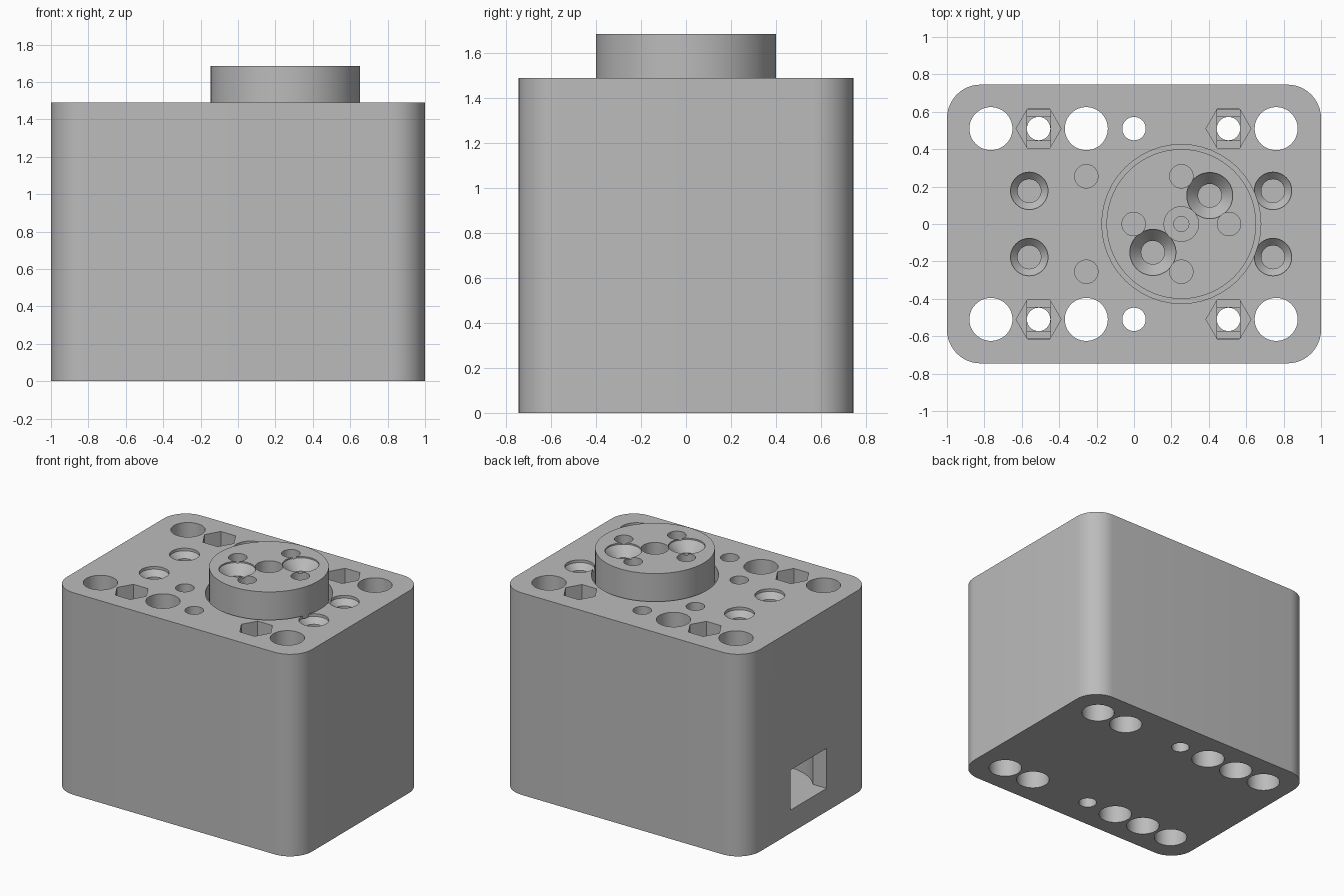
import bpy
import bmesh
from math import cos, sin, tau

if "Cube" in bpy.data.objects:
    bpy.data.objects.remove(bpy.data.objects["Cube"], do_unlink=True)

TOP, DISC_TOP, DISC_X = 1.49, 1.685, 0.253
HOLE, PIN = 0.0625, 0.115          # small screw bore and large pin bore

grey = bpy.data.materials.new("plain_grey")
grey.use_nodes = True
grey.diffuse_color = (0.5, 0.5, 0.5, 1)
grey.node_tree.nodes["Principled BSDF"].inputs["Base Color"].default_value = grey.diffuse_color


def make(name, bm):
    bmesh.ops.recalc_face_normals(bm, faces=bm.faces)
    mesh = bpy.data.meshes.new(name)
    bm.to_mesh(mesh)
    bm.free()
    mesh.materials.append(grey)
    obj = bpy.data.objects.new(name, mesh)
    bpy.context.collection.objects.link(obj)
    return obj


def turned(name, profile, x, y, sides=48):
    """Solid of revolution from (radius, z) pairs, standing at x, y."""
    bm = bmesh.new()
    rings = [[bm.verts.new((x + r * cos(tau * i / sides), y + r * sin(tau * i / sides), z))
              for i in range(sides)] for r, z in profile]
    for low, high in zip(rings, rings[1:]):
        for i in range(sides):
            j = (i + 1) % sides
            bm.faces.new((low[i], low[j], high[j], high[i]))
    bm.faces.new(rings[0])
    bm.faces.new(rings[-1])
    return make(name, bm)


def block(name, low, high):
    bm = bmesh.new()
    bmesh.ops.create_cube(bm, size=1)
    for v in bm.verts:
        v.co = [a + (c + 0.5) * (b - a) for a, b, c in zip(low, high, v.co)]
    return make(name, bm)


def cut(target, cutter):
    """Subtract the cutter for good and throw it away."""
    mod = target.modifiers.new("cut", 'BOOLEAN')
    mod.operation, mod.solver, mod.object = 'DIFFERENCE', 'EXACT', cutter
    bpy.ops.object.select_all(action='DESELECT')
    bpy.context.view_layer.objects.active = target
    target.select_set(True)
    bpy.ops.object.modifier_apply(modifier=mod.name)
    bpy.data.objects.remove(cutter, do_unlink=True)


def bore(target, x, y, *profile, sides=48):
    cut(target, turned("bore", profile, x, y, sides))


# Housing: rounded rectangle pulled up
bm = bmesh.new()
R, N = 0.18, 12
outline = []
for k, (sx, sy) in enumerate([(1, 1), (-1, 1), (-1, -1), (1, -1)]):
    for i in range(N + 1):
        a = tau / 4 * (k + i / N)
        outline.append(bm.verts.new((sx * (1 - R) + R * cos(a), sy * (0.745 - R) + R * sin(a), 0)))
base = bm.faces.new(outline)
pulled = bmesh.ops.extrude_face_region(bm, geom=[base])["geom"]
bmesh.ops.translate(bm, vec=(0, 0, TOP), verts=[v for v in pulled if isinstance(v, bmesh.types.BMVert)])
housing = make("housing", bm)

# Clearance around the turning disc
bore(housing, DISC_X, 0, (0.425, 1.38), (0.425, 1.6))

# Cable window and the round chamber behind it
bore(housing, -0.62, 0, (0.34, 0.17), (0.34, 0.9))
cut(housing, block("window", (-1.1, -0.21, 0.17), (-0.62, 0.21, 0.465)))

for side in (1, -1):
    y = side * 0.51
    # Through holes
    for x in (-0.765, -0.255, 0.76):
        bore(housing, x, y, (PIN, -0.1), (PIN, 1.6))
    bore(housing, 0, y, (HOLE, -0.1), (HOLE, 1.6))
    # Nut pockets with stepped bridges, wide bore from beneath
    for x in (-0.51, 0.505):
        bore(housing, x, y, (PIN, -0.1), (PIN, 1.15), (HOLE, 1.15), (HOLE, 1.6))
        bore(housing, x, y, (0.12, TOP - 0.13), (0.12, 1.6), sides=6)
        for half, deep in ((0.1035, 0.15), (HOLE, 0.17)):
            cut(housing, block("bridge", (x - HOLE, y - half, TOP - deep),
                               (x + HOLE, y + half, TOP - 0.1)))
    # Blind holes and countersunk screw holes
    bore(housing, -0.255, side * 0.255, (HOLE, 1.2), (HOLE, 1.6))
    for x in (-0.56, 0.743):
        bore(housing, x, side * 0.177, (HOLE, 1.2), (HOLE, TOP - 0.06), (0.1, TOP - 0.02),
             (0.1, 1.6))

# Turning disc with its hole pattern
disc = turned("output_disc", [(0.4, 1.35), (0.4, DISC_TOP)], DISC_X, 0, 96)
bore(disc, DISC_X, 0, (0.04, 1.42), (0.04, 1.53), (0.0925, 1.53), (0.0925, 1.8))
for i in range(4):
    bore(disc, DISC_X + 0.255 * cos(tau * i / 4), 0.255 * sin(tau * i / 4), (HOLE, 1.45), (HOLE, 1.8))
for s in (1, -1):
    bore(disc, DISC_X + s * 0.152, s * 0.152, (HOLE, 1.42), (HOLE, DISC_TOP - 0.08),
         (0.123, DISC_TOP - 0.01), (0.123, 1.8))

for obj in (housing, disc):
    bpy.ops.object.select_all(action='DESELECT')
    bpy.context.view_layer.objects.active = obj
    obj.select_set(True)
    bpy.ops.object.shade_smooth_by_angle(angle=0.5)
